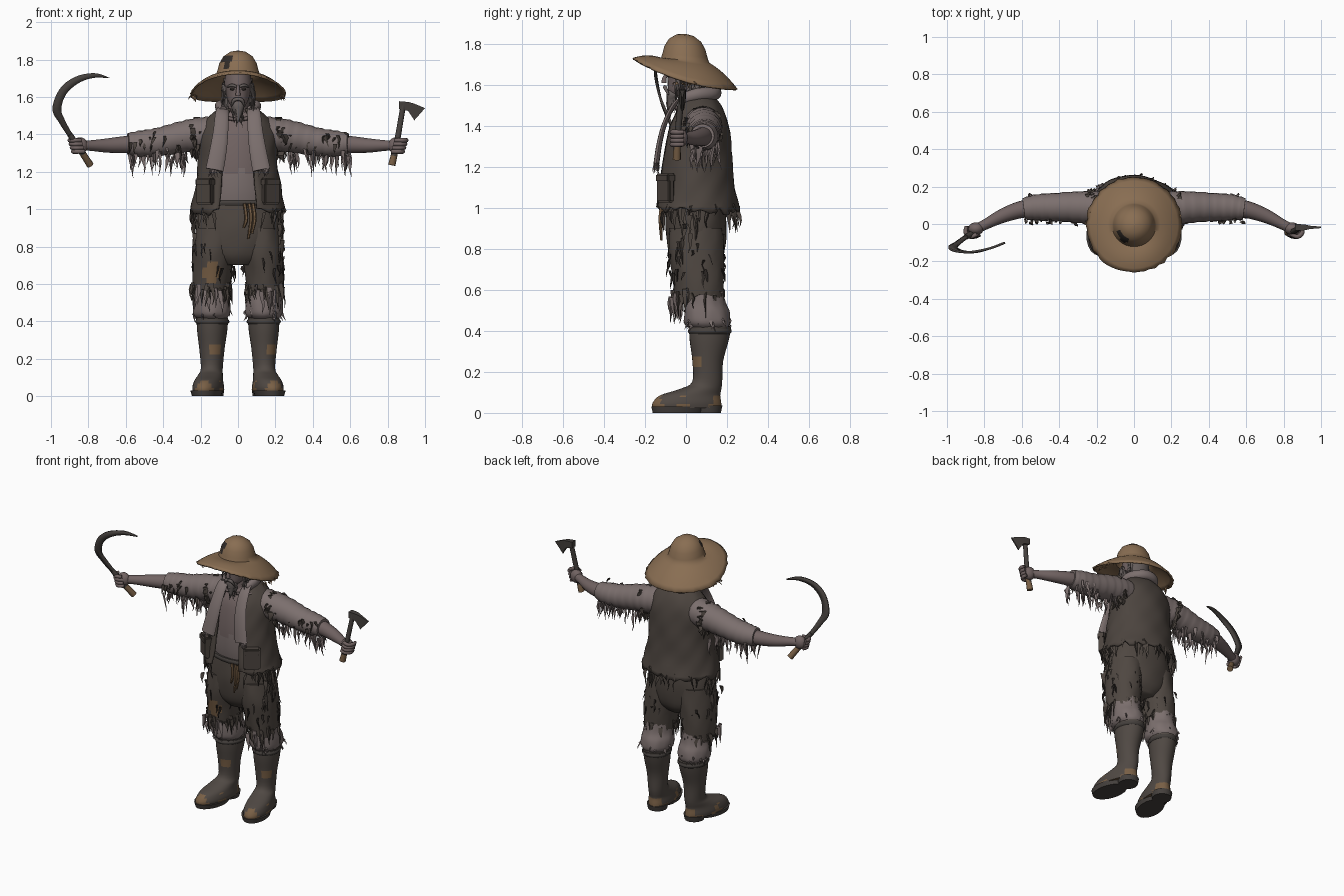
import bpy, bmesh, math, random
from mathutils import Vector, Matrix

random.seed(4)
R = random.uniform
cube = bpy.data.objects.get("Cube")
if cube:
    bpy.data.objects.remove(cube)

def material(name, *rgb):
    m = bpy.data.materials.new(name)
    m.use_nodes = True
    m.diffuse_color = (*rgb, 1)
    m.node_tree.nodes["Principled BSDF"].inputs["Base Color"].default_value = (*rgb, 1)
    return m

STRAW = material("straw", .25, .155, .085)
CLOTH = material("dark_cloth", .072, .058, .049)
TROUSER = material("trouser_cloth", .078, .063, .053)
SKIN = material("skin", .165, .125, .122)
LINEN = material("linen", .2, .16, .155)
HAIR = material("hair", .13, .11, .105)
LEATHER = material("boot_leather", .08, .066, .057)
MUD = material("mud", .19, .115, .06)
METAL = material("old_iron", .06, .052, .047)
DARK = material("dark_fray", .03, .024, .021)

def finish(name, bm, *mats, rule=None, thick=0):
    """Turn a bmesh into a smooth object; rule picks a material from a face centre."""
    bmesh.ops.recalc_face_normals(bm, faces=bm.faces)
    me = bpy.data.meshes.new(name)
    if rule:
        for f in bm.faces:
            f.material_index = rule(f.calc_center_median())
    bm.to_mesh(me)
    bm.free()
    for m in mats:
        me.materials.append(m)
    me.shade_smooth()
    me.set_sharp_from_angle(angle=math.radians(50))
    ob = bpy.data.objects.new(name, me)
    bpy.context.collection.objects.link(ob)
    if thick:
        mod = ob.modifiers.new("thickness", "SOLIDIFY")
        mod.thickness, mod.offset = thick, 0
    return ob

def spline(stations, steps):
    """Catmull-Rom through tuples of any length."""
    st = [Vector(s) for s in stations]
    out = []
    for i in range(len(st) - 1):
        a, b, c, d = st[max(i - 1, 0)], st[i], st[i + 1], st[min(i + 2, len(st) - 1)]
        for k in range(steps):
            t = k / steps
            out.append(b + (c - a) * (t / 2) + (a * 2 - b * 5 + c * 4 - d) * (t * t / 2)
                       + (b * 3 - a - c * 3 + d) * (t ** 3 / 2))
    return out + [st[-1]]

def skin_rings(bm, rings, closed=True, caps=True):
    vs = [[bm.verts.new(p) for p in ring] for ring in rings]
    n = len(vs[0])
    for a, b in zip(vs, vs[1:]):
        for i in range(n if closed else n - 1):
            j = (i + 1) % n
            bm.faces.new((a[i], a[j], b[j], b[i]))
    if caps:
        bm.faces.new(vs[0])
        bm.faces.new(vs[-1])

def loft(name, stations, *mats, n=24, steps=4, gap=0, fold=0, hem=0, rule=None, thick=0):
    """Stack of horizontal ellipses (cx, cy, z, rx, ry); gap opens the front."""
    rings = []
    count = n + 1 if gap else n
    drop = [R(-hem, hem) for _ in range(count)]
    for k, (cx, cy, z, rx, ry) in enumerate(spline(stations, steps)):
        ring = []
        for i in range(count):
            t = -math.pi / 2 + gap + (2 * math.pi - 2 * gap) * i / n
            f = 1 + fold * math.sin(5 * t + 24 * z) + fold * math.sin(9 * t - 37 * z)
            ring.append((cx + rx * f * math.cos(t), cy + ry * f * math.sin(t), z + (drop[i] if k == 0 else 0)))
        rings.append(ring)
    bm = bmesh.new()
    skin_rings(bm, rings, not gap, not (gap or thick))
    return finish(name, bm, *mats, rule=rule, thick=thick)

def tube(name, pts, radii, *mats, n=10, steps=4, flat=1, ref=(0, 0, 1), fold=0, rule=None):
    """Round or flattened sweep along a smooth path."""
    path = spline([(*p, r) for p, r in zip(pts, radii)], steps)
    P = [Vector(p[:3]) for p in path]
    rings = []
    for i, p in enumerate(P):
        d = (P[min(i + 1, len(P) - 1)] - P[max(i - 1, 0)]).normalized()
        u = d.cross(Vector(ref)).normalized()
        v = u.cross(d)
        r = path[i][3] * (1 + fold * math.sin(i * 2.1))
        rings.append([p + u * r * math.cos(a) + v * r * flat * math.sin(a)
                      for a in (2 * math.pi * k / n for k in range(n))])
    bm = bmesh.new()
    skin_rings(bm, rings)
    return finish(name, bm, *mats, rule=rule)

def ball(name, loc, size, mat):
    bm = bmesh.new()
    bmesh.ops.create_uvsphere(bm, u_segments=16, v_segments=10, radius=1,
                              matrix=Matrix.Translation(loc) @ Matrix.Diagonal((*size, 1)))
    return finish(name, bm, mat)

def tatters(name, anchors, mat, lo, hi, w=.011):
    """Hanging, pointed threads of torn cloth."""
    bm = bmesh.new()
    for a in anchors:
        length, width, turn = R(lo, hi), w * R(.6, 1.4), R(0, 6)
        p = Vector(a)
        rings = []
        for k, scale in enumerate((1, .9, .45, .08)):
            rings.append([p + Vector((math.cos(t + turn), math.sin(t + turn), 0)) * width * scale
                          for t in (0, 2.1, 4.2)])
            p = p + Vector((R(-.01, .01), R(-.01, .01), -length / 3))
        skin_rings(bm, rings)
    finish(name, bm, mat)

def around(cx, cy, z, rx, ry, count, jitter=.02, start=0, end=2 * math.pi):
    return [(cx + rx * math.cos(t), cy + ry * math.sin(t), z + R(-jitter, jitter))
            for t in (R(start, end) for _ in range(count))]

# Torso with a torn undershirt, and the open vest
loft("torso", [(0, .05, .98, .19, .13), (0, .04, 1.1, .19, .14), (0, .045, 1.25, .185, .145),
               (0, .055, 1.4, .18, .13), (0, .06, 1.48, .13, .095), (0, .05, 1.53, .07, .06)],
     SKIN, LINEN, n=32, steps=5, rule=lambda c: int(c.z < 1.2 + .03 * math.sin(c.x * 60)))
loft("vest", [(0, .05, .985, .25, .205), (0, .045, 1.1, .225, .185), (0, .05, 1.25, .205, .168),
              (0, .06, 1.4, .2, .142), (0, .065, 1.48, .16, .11), (0, .06, 1.535, .095, .075)],
     CLOTH, n=44, gap=.42, fold=.012, hem=.022, thick=.014)
tatters("vest_fringe", around(0, .05, 1.0, .24, .2, 44, start=-1, end=4.14), CLOTH, .04, .12)

# Trousers, waist rope and loose ends
loft("trouser_seat", [(0, .05, .7, .1, .09), (0, .05, .76, .19, .13), (0, .05, .88, .228, .148),
                      (0, .05, 1.0, .21, .145), (0, .05, 1.06, .195, .14)], TROUSER, n=32, fold=.008)
loft("waist_rope", [(0, .05, 1.02, .215, .155), (0, .05, 1.035, .222, .16), (0, .05, 1.05, .215, .155)], METAL)
for x, low in ((.035, .9), (.06, .84), (.08, .87)):
    tube("rope_end", [(x, -.115, 1.03), (x + .01, -.125, .95), (x - .005, -.12, low)],
         (.009, .01, .006), MUD, n=6, ref=(0, 1, 0))

for s in (-1, 1):
    side = "left" if s > 0 else "right"
    # Legs: trouser leg, rolled linen cuff, boot
    loft(side + "_trouser_leg",
         [(s * .145, .065, .56, .098, .115), (s * .14, .06, .66, .105, .125),
          (s * .128, .05, .78, .112, .135), (s * .115, .05, .9, .11, .13)],
         TROUSER, MUD, fold=.018, hem=.03,
         rule=lambda c: int(c.y < 0 and (c.x + .14) ** 2 + (c.z - .665) ** 2 < .0028))
    tatters(side + "_knee_fringe", around(s * .145, .06, .59, .1, .118, 34), TROUSER, .05, .13)
    tatters(side + "_leg_tears", around(s * .135, .05, .75, .112, .135, 22, .08), DARK, .04, .09, .008)
    tatters(side + "_hip_tears", [(s * R(.215, .24), R(-.06, .1), R(.75, 1.02)) for _ in range(14)], CLOTH, .06, .14)
    tatters(side + "_shin_rags", [(s * R(.08, .22), R(-.08, -.03), R(.55, .6)) for _ in range(6)], LINEN, .08, .14, .013)
    loft(side + "_cuff",
         [(s * .14, .11, .415, .078, .095), (s * .14, .105, .44, .098, .112), (s * .14, .1, .49, .1, .11),
          (s * .142, .09, .54, .092, .1), (s * .142, .08, .62, .088, .1)], LINEN, fold=.025)
    tatters(side + "_cuff_fringe", around(s * .14, .105, .45, .096, .11, 16), LINEN, .02, .05, .008)
    boot = [loft(side + "_boot",
                 [(0, -.1, .025, .078, .172), (0, -.1, .05, .08, .17), (0, -.085, .085, .072, .15),
                  (0, -.035, .115, .064, .105), (0, 0, .15, .058, .074), (0, .003, .25, .067, .075),
                  (0, .01, .35, .08, .095), (0, .015, .42, .084, .104)],
                 LEATHER, MUD, n=32,
                 rule=lambda c: int((c.z < .085 and math.sin(c.x * 45 + 1) + math.sin(c.y * 38) > .1 - (c.z < .045))
                                    or (abs(c.z - .24) < .03 and c.y < -.03 and abs(c.x - .03) < .025))),
            loft(side + "_sole", [(0, -.145, 0, .076, .125), (0, -.145, .03, .085, .132)], METAL, steps=1),
            loft(side + "_heel", [(0, .005, 0, .06, .062), (0, .005, .035, .066, .07)], METAL, steps=1),
            loft(side + "_boot_tie", [(0, .012, .385, .083, .1), (0, .013, .397, .091, .108),
                                      (0, .014, .41, .086, .104)], METAL)]
    for part in boot:
        part.location = (s * .14, .103, 0)
        part.rotation_euler.z = s * math.radians(11)

    # Arms: frayed sleeve, bare forearm, clenched hand
    tube(side + "_sleeve", [(s * .1, .075, 1.41), (s * .2, .085, 1.4), (s * .3, .09, 1.385), (s * .42, .09, 1.36),
                            (s * .52, .088, 1.35), (s * .59, .08, 1.35)],
         (.085, .09, .084, .076, .07, .058), LINEN, n=20, steps=6, fold=.03)
    tube(side + "_forearm", [(s * .5, .09, 1.35), (s * .6, .078, 1.345), (s * .7, .045, 1.34),
                             (s * .79, 0, 1.34), (s * .84, -.025, 1.34)], (.05, .046, .038, .028, .028), SKIN, n=16)
    tatters(side + "_sleeve_fringe", [(s * R(.27, .6), .09 + R(-.07, .07), R(1.28, 1.33)) for _ in range(46)],
            LINEN, .05, .13, .01)
    tatters(side + "_sleeve_tears", [(s * R(.27, .58), R(.005, .025), R(1.33, 1.42)) for _ in range(14)], CLOTH, .03, .07, .01)
    tatters(side + "_armhole_fringe", [(s * R(.2, .25), .085 + .088 * math.cos(t), 1.4 + .092 * math.sin(t))
                                       for t in (R(0, 6.28) for _ in range(26))], CLOTH, .03, .07, .016)
    ball(side + "_palm", (s * .845, -.025, 1.34), (.042, .034, .044), SKIN)
    for k in range(4):
        z, x = 1.308 + k * .02, s * (.842 + k * .006)
        tube(side + "_finger", [(x - s * .02, -.055, z), (x + s * .015, -.068, z), (x + s * .04, -.045, z),
                                (x + s * .035, -.012, z)], (.011, .012, .012, .01), SKIN, n=8, steps=3)

    # Vest pocket with flap, scarf end, hair and eye
    for part, z, h, depth in (("pocket", 1.09, .13, .035), ("pocket_flap", 1.145, .045, .05)):
        bm = bmesh.new()
        bmesh.ops.create_cube(bm, size=1, matrix=Matrix.Translation((s * .175, -.1, z))
                              @ Matrix.Rotation(s * .65, 4, "Z") @ Matrix.Diagonal((.105, depth, h, 1)))
        bmesh.ops.bevel(bm, geom=bm.edges[:], offset=.008, segments=2, affect="EDGES")
        finish(f"{side}_{part}", bm, CLOTH)
    tube(side + "_scarf_end", [(s * .075, .02, 1.55), (s * .085, -.05, 1.51), (s * .092, -.1, 1.42),
                               (s * .105, -.128, 1.32), (s * .125, -.145, 1.21)],
         (.028, .036, .04, .045, .048), LINEN, n=12, flat=.3, ref=(0, 1, 0))
    tatters(side + "_scarf_fringe", [(s * R(.09, .165), -.145, 1.22) for _ in range(8)], LINEN, .02, .06, .008)
    tatters(side + "_hair", [(s * R(.066, .082), R(-.05, .08), R(1.62, 1.68)) for _ in range(20)], HAIR, .08, .17, .009)
    ball(side + "_eye", (s * .03, -.083, 1.642), (.014, .008, .007), DARK)
    tube(side + "_brow", [(s * .008, -.1, 1.655), (s * .032, -.097, 1.662), (s * .056, -.077, 1.655)],
         (.006, .009, .005), HAIR, n=8)
    tube(side + "_moustache", [(0, -.103, 1.588), (s * .022, -.1, 1.582), (s * .036, -.085, 1.55)],
         (.009, .01, .004), HAIR, n=8, ref=(0, 1, 0))
    tube(side + "_collar_bone", [(s * .015, -.04, 1.478), (s * .06, -.045, 1.487), (s * .11, -.01, 1.49)],
         (.01, .01, .008), SKIN, n=8)

# Scarf round the neck, neck, head and face
tube("scarf_collar", [(.08, -.03, 1.525), (.098, .05, 1.55), (.06, .125, 1.555), (0, .145, 1.56),
                      (-.06, .125, 1.555), (-.098, .05, 1.55), (-.08, -.03, 1.525)],
     (.022, .026, .027, .028, .027, .026, .022), LINEN, n=12, flat=1.2)
loft("neck", [(0, .04, 1.46, .07, .07), (0, .03, 1.52, .053, .055), (0, .025, 1.62, .052, .055)], SKIN)
loft("head", [(0, -.045, 1.545, .025, .03), (0, -.025, 1.57, .05, .062), (0, -.005, 1.62, .066, .085),
              (0, 0, 1.67, .074, .092), (0, 0, 1.74, .065, .08)], SKIN)
loft("back_hair", [(0, .045, 1.55, .06, .045), (0, .04, 1.62, .072, .06), (0, .035, 1.7, .078, .07)], HAIR)
tube("nose", [(0, -.09, 1.66), (0, -.105, 1.63), (0, -.107, 1.607)], (.007, .011, .014), SKIN, ref=(0, 1, 0))
loft("beard", [(0, -.08, 1.47, .006, .006), (0, -.075, 1.51, .02, .016), (0, -.065, 1.55, .036, .03),
               (0, -.06, 1.572, .03, .032)], HAIR, n=16, fold=.06)
tatters("beard_strands", [(R(-.03, .03), R(-.09, -.06), R(1.53, 1.55)) for _ in range(14)], HAIR, .05, .1, .007)

# Straw hat: domed crown, drooping brim raised at the front, worn edge
crown = [(.004, 1.842), (.04, 1.836), (.075, 1.812), (.095, 1.778), (.105, 1.74), (.114, 1.715)]
N = 56
edge = [R(-.008, .006) for _ in range(N)]
hat_rings = []
for r, z in crown:
    hat_rings.append([(r * math.cos(t), r * math.sin(t) - .005, z - .1 * r * math.sin(t))
                      for t in (2 * math.pi * i / N for i in range(N))])
for k in range(1, 7):
    f, ring = k / 6, []
    for i in range(N):
        t = 2 * math.pi * i / N
        sn = math.sin(t)
        r = .114 + (.254 - .114) * f + (edge[i] if k == 6 else 0)
        rim = 1.615 - .075 * sn + .035 * sn * sn
        ring.append((r * math.cos(t), r * sn - .005, (1.715 - .011 * sn) * (1 - f) + rim * f + .012 * math.sin(math.pi * f)))
    hat_rings.append(ring)
bm = bmesh.new()
skin_rings(bm, hat_rings, caps=False)
bm.faces.new([v for v in bm.verts if v.co.z > 1.8412])
finish("straw_hat", bm, STRAW, DARK, thick=.01,
       rule=lambda c: int((c.x + .055) ** 2 + (c.z - 1.79) ** 2 < .0007 and c.y < -.02))
tatters("brim_fray", around(0, 0, 1.61, .245, .18, 10, .008, -.4, .4) + around(0, 0, 1.61, .245, .18, 10, .008, 2.74, 3.54),
        STRAW, .02, .04, .006)

# Sickle: wooden handle and tapering curved blade
tube("sickle_handle", [(-.79, .005, 1.235), (-.845, -.04, 1.32), (-.9, -.07, 1.4)], (.02, .017, .015), MUD, METAL,
     rule=lambda c: int(c.z > 1.3))
blade = spline([(-.91, -.068, 1.39, -.885, 1.4), (-.955, -.1, 1.46, -.925, 1.475), (-.992, -.125, 1.535, -.945, 1.535),
                (-.955, -.145, 1.64, -.918, 1.615), (-.875, -.15, 1.705, -.85, 1.675),
                (-.77, -.13, 1.727, -.77, 1.702), (-.69, -.1, 1.703, -.69, 1.7)], 6)
bm = bmesh.new()
skin_rings(bm, [[(x, y, z), (u, y, w)] for x, y, z, u, w in blade], False, False)
finish("sickle_blade", bm, METAL, thick=.012)

# Hatchet: handle and wedge head
tube("hatchet_handle", [(.822, -.045, 1.235), (.85, -.04, 1.36), (.885, -.02, 1.565)], (.02, .016, .015), MUD, METAL,
     rule=lambda c: int(c.z > 1.3))
bm = bmesh.new()
skin_rings(bm, [[(x, -.018 - w, a), (x, -.018 + w, a), (x, -.018 + w, b), (x, -.018 - w, b)]
                for x, a, b, w in ((.862, 1.535, 1.577, .018), (.91, 1.525, 1.573, .016), (.94, 1.48, 1.565, .009))]
           + [[(.94, -.022, 1.472), (.94, -.014, 1.472), (1.0, -.014, 1.54), (1.0, -.022, 1.54)]])
finish("hatchet_head", bm, METAL)
